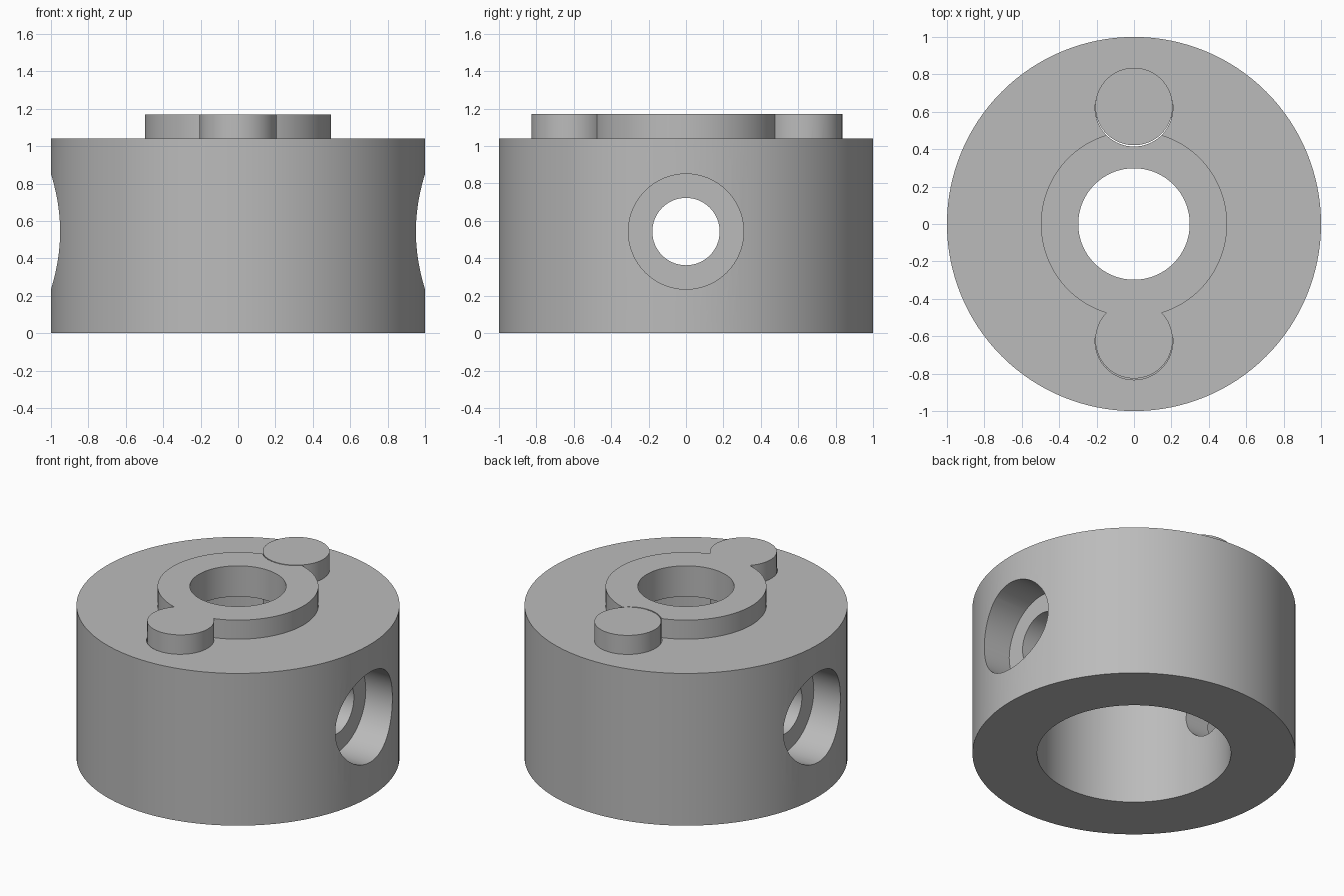
import bpy, bmesh, math
from mathutils import Matrix, Vector

if "Cube" in bpy.data.objects:
    bpy.data.objects.remove(bpy.data.objects["Cube"], do_unlink=True)

grey = bpy.data.materials.new("plain grey")
grey.use_nodes = True
colour = (0.5, 0.5, 0.5, 1)
grey.diffuse_color = colour
grey.node_tree.nodes["Principled BSDF"].inputs["Base Color"].default_value = colour


def add_object(name, bm):
    bmesh.ops.recalc_face_normals(bm, faces=bm.faces)
    mesh = bpy.data.meshes.new(name)
    bm.to_mesh(mesh)
    bm.free()
    mesh.materials.append(grey)
    ob = bpy.data.objects.new(name, mesh)
    bpy.context.collection.objects.link(ob)
    return ob


def lathe(name, profile, steps=128):
    """Ring with a closed (radius, height) cross-section."""
    bm = bmesh.new()
    rings = []
    for i in range(steps):
        turn = Matrix.Rotation(2 * math.pi * i / steps, 3, 'Z')
        rings.append([bm.verts.new(turn @ Vector((r, 0, z))) for r, z in profile])
    for i, a in enumerate(rings):
        b = rings[(i + 1) % steps]
        for j in range(len(profile)):
            k = (j + 1) % len(profile)
            bm.faces.new((a[j], b[j], b[k], a[k]))
    return add_object(name, bm)


def cylinder(name, radius, start, end):
    start, end = Vector(start), Vector(end)
    axis = end - start
    bm = bmesh.new()
    place = Matrix.Translation((start + end) / 2) @ axis.to_track_quat('Z', 'Y').to_matrix().to_4x4()
    bmesh.ops.create_cone(bm, cap_ends=True, segments=64, radius1=radius,
                          radius2=radius, depth=axis.length, matrix=place)
    return add_object(name, bm)


def combine(target, tool, operation):
    mod = target.modifiers.new(operation.lower(), 'BOOLEAN')
    mod.operation, mod.object, mod.solver = operation, tool, 'EXACT'
    bpy.context.view_layer.objects.active = target
    bpy.ops.object.modifier_apply(modifier=mod.name)
    bpy.data.objects.remove(tool, do_unlink=True)


# Drum with wide lower bore, narrow upper hole and raised collar
body = lathe("collar_body", [(1, 0), (1, 1.04), (0.498, 1.04), (0.498, 1.17),
                             (0.298, 1.17), (0.298, 0.96), (0.6, 0.96), (0.6, 0)])

# Side bolt holes with flat-bottomed counterbores
for side in (-1, 1):
    z = 0.543
    combine(body, cylinder("bolt_hole", 0.18, (side * 0.4, 0, z), (side * 1.2, 0, z)), 'DIFFERENCE')
    combine(body, cylinder("counterbore", 0.308, (side * 0.75, 0, z), (side * 1.2, 0, z)), 'DIFFERENCE')

# Pin sockets, then the pins seated slightly toward the back
for y in (-0.625, 0.622):
    combine(body, cylinder("pin_socket", 0.208, (0, y, 0.72), (0, y, 1.3)), 'DIFFERENCE')
for y in (-0.619, 0.628):
    combine(body, cylinder("pin", 0.207, (0, y, 0.71), (0, y, 1.17)), 'UNION')

bpy.ops.object.select_all(action='DESELECT')
body.select_set(True)
bpy.context.view_layer.objects.active = body
bpy.ops.object.shade_smooth_by_angle(angle=math.radians(30))
